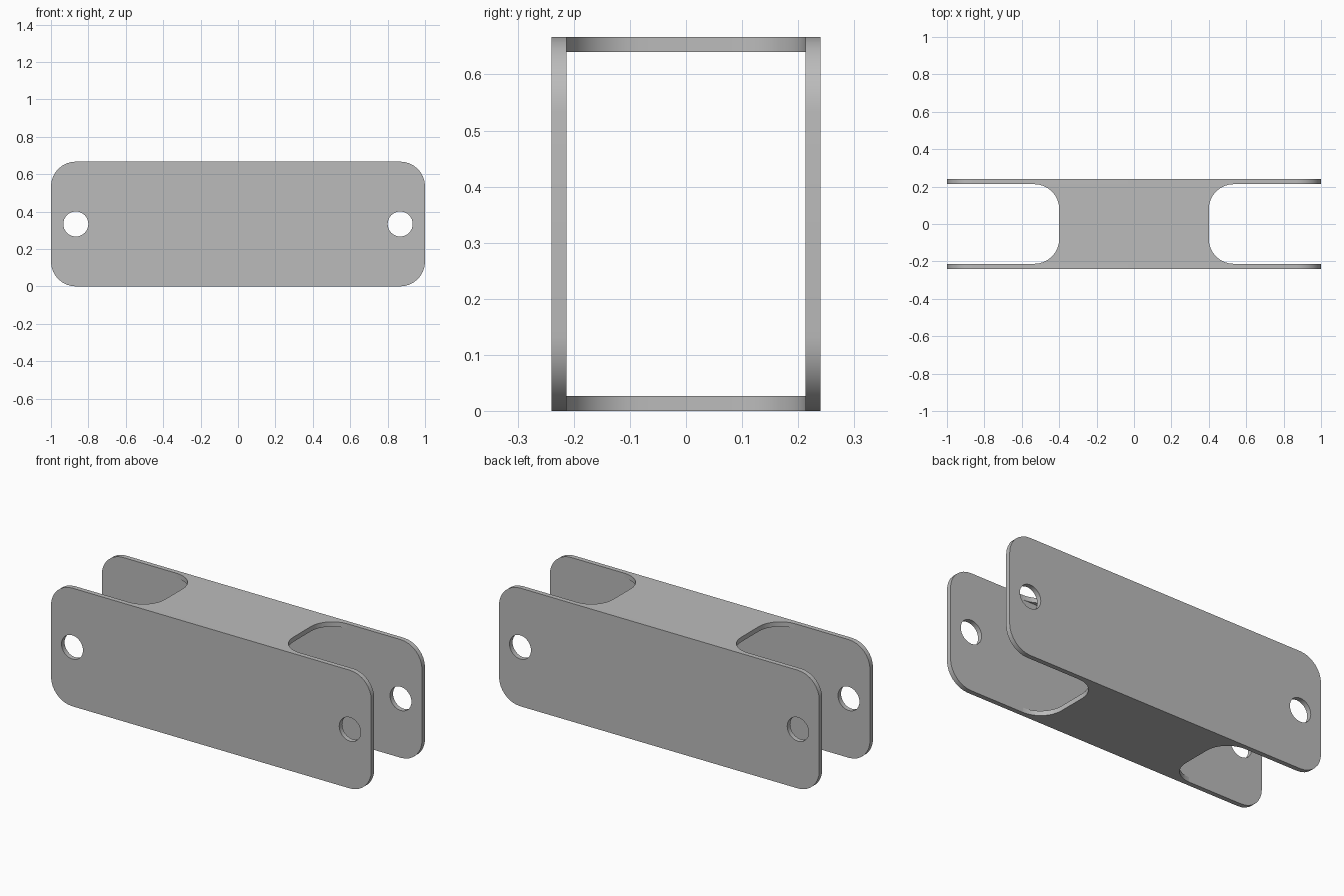
import bpy
import bmesh
from math import sin, cos, pi, radians
from mathutils import Matrix

LENGTH, WIDTH, HEIGHT = 2.0, 0.48, 0.667
WALL = 0.027
RADIUS = 0.133          # plate corners and slot corners
HOLE_R, HOLE_X = 0.067, 0.867
SLOT_X = 0.4            # inner end of each slot
STEPS = 8

cube = bpy.data.objects.get("Cube")
if cube:
    bpy.data.objects.remove(cube, do_unlink=True)

GREY = (0.5, 0.5, 0.5, 1.0)
metal = bpy.data.materials.new("grey_metal")
metal.use_nodes = True
metal.diffuse_color = GREY
metal.node_tree.nodes["Principled BSDF"].inputs["Base Color"].default_value = GREY


def arc(cx, cy, r, start, end, steps=STEPS):
    angles = [radians(start + (end - start) * i / steps) for i in range(steps + 1)]
    return [(cx + r * cos(a), cy + r * sin(a)) for a in angles]


def plate(name, outlines, matrix):
    """Flat filled outline (inner loops become holes), one wall thick."""
    curve = bpy.data.curves.new(name, "CURVE")
    curve.dimensions = "2D"
    curve.fill_mode = "BOTH"
    curve.extrude = WALL / 2
    for points in outlines:
        spline = curve.splines.new("POLY")
        spline.points.add(len(points) - 1)
        for p, (x, y) in zip(spline.points, points):
            p.co = (x, y, 0, 1)
        spline.use_cyclic_u = True
    source = bpy.data.objects.new(name + "_outline", curve)
    bpy.context.collection.objects.link(source)
    graph = bpy.context.evaluated_depsgraph_get()
    mesh = bpy.data.meshes.new_from_object(source.evaluated_get(graph))
    bpy.data.objects.remove(source, do_unlink=True)

    bm = bmesh.new()
    bm.from_mesh(mesh)
    bmesh.ops.remove_doubles(bm, verts=bm.verts, dist=1e-5)
    bmesh.ops.transform(bm, matrix=matrix, verts=bm.verts)
    bmesh.ops.recalc_face_normals(bm, faces=bm.faces)
    bm.to_mesh(mesh)
    bm.free()
    mesh.materials.clear()
    mesh.materials.append(metal)
    part = bpy.data.objects.new(name, mesh)
    bpy.context.collection.objects.link(part)
    bpy.ops.object.select_all(action="DESELECT")
    part.select_set(True)
    bpy.context.view_layer.objects.active = part
    bpy.ops.object.shade_smooth_by_angle(angle=radians(30))


# Side plates: rounded rectangles with a pin hole near each end
cx, cz = LENGTH / 2 - RADIUS, HEIGHT / 2 - RADIUS
rounded = (arc(cx, cz, RADIUS, 0, 90) + arc(-cx, cz, RADIUS, 90, 180)
           + arc(-cx, -cz, RADIUS, 180, 270) + arc(cx, -cz, RADIUS, 270, 360))
holes = [arc(s * HOLE_X, 0, HOLE_R, 0, 360, 32)[:-1] for s in (-1, 1)]
upright = Matrix.Rotation(pi / 2, 4, "X")
for name, side in (("front_plate", -1), ("back_plate", 1)):
    place = Matrix.Translation((0, side * (WIDTH - WALL) / 2, HEIGHT / 2))
    plate(name, [rounded] + holes, place @ upright)

# Top and bottom webs: flared into the side plates by concave corners
inner = WIDTH / 2 - WALL
fx, fy = SLOT_X + RADIUS, inner - RADIUS
web = (arc(fx, -fy, RADIUS, 270, 180) + arc(fx, fy, RADIUS, 180, 90)
       + arc(-fx, fy, RADIUS, 90, 0) + arc(-fx, -fy, RADIUS, 0, -90))
for name, z in (("bottom_web", WALL / 2), ("top_web", HEIGHT - WALL / 2)):
    plate(name, [web], Matrix.Translation((0, 0, z)))
